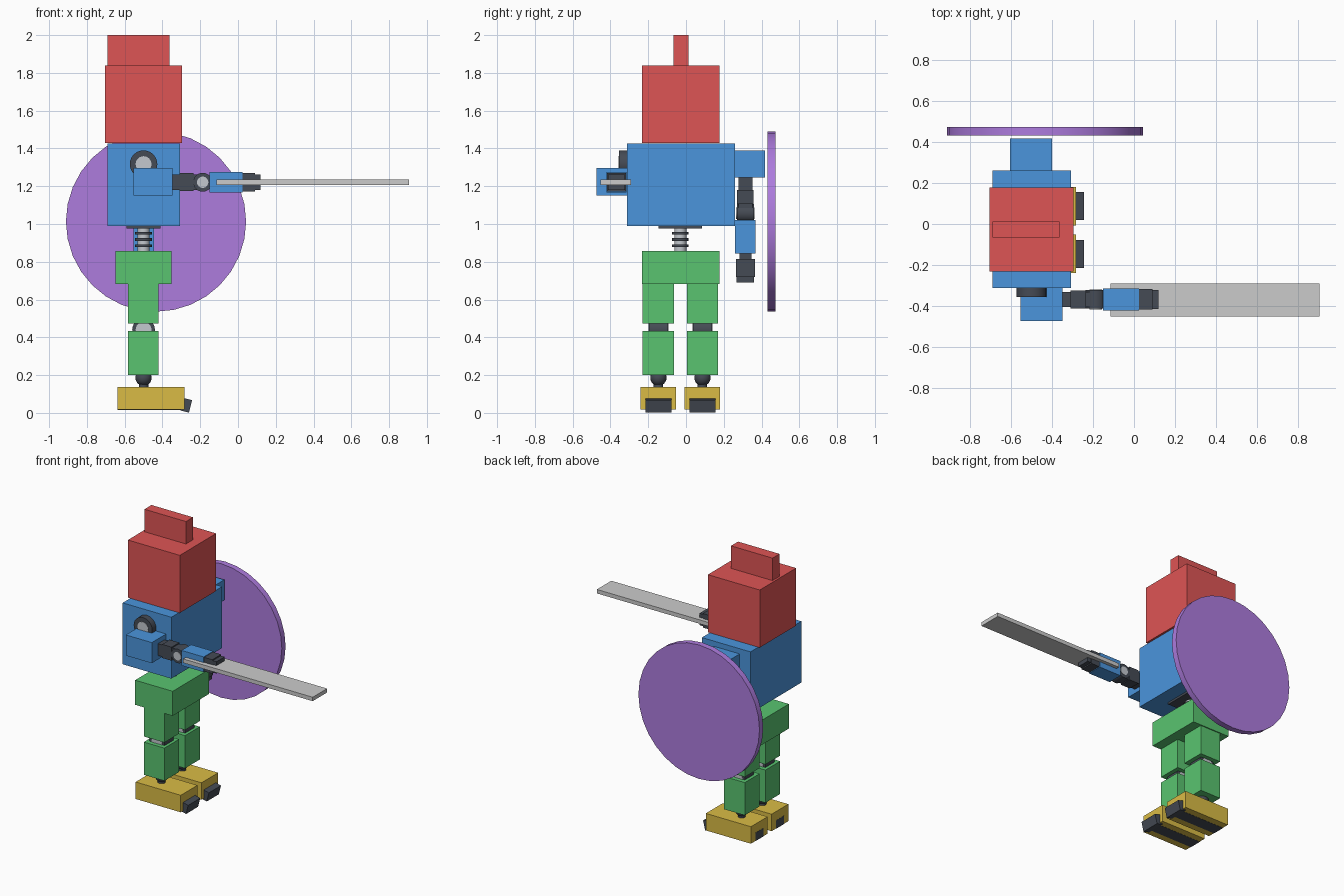
import bpy, math
from mathutils import Matrix, Vector

if "Cube" in bpy.data.objects:
    bpy.data.objects.remove(bpy.data.objects["Cube"])


def material(name, rgb):
    m = bpy.data.materials.new(name)
    m.diffuse_color = (*rgb, 1)
    m.use_nodes = True
    m.node_tree.nodes["Principled BSDF"].inputs["Base Color"].default_value = m.diffuse_color
    return m


RED = material("red", (0.73, 0.09, 0.09))
BLUE = material("blue", (0.07, 0.30, 0.72))
GREEN = material("green", (0.10, 0.55, 0.16))
YELLOW = material("yellow", (0.70, 0.50, 0.06))
PURPLE = material("purple", (0.42, 0.20, 0.73))
DARK = material("dark", (0.06, 0.07, 0.09))
STEEL = material("steel", (0.55, 0.58, 0.62))
I = Matrix.Identity(4)


def finish(name, mat, matrix):
    o = bpy.context.object
    o.name = o.data.name = name
    o.data.transform(matrix)
    if mat:
        o.data.materials.append(mat)
    return o


def box(name, x, y, z, mat=None, frame=I):
    """Box from (min, max) pairs."""
    mid = Vector([(a + b) / 2 for a, b in (x, y, z)])
    size = [b - a for a, b in (x, y, z)]
    bpy.ops.mesh.primitive_cube_add(size=1)
    return finish(name, mat, frame @ Matrix.Translation(mid) @ Matrix.Diagonal((*size, 1)))


def cyl(name, centre, r, depth, mat, axis="Y", frame=I, n=24):
    bpy.ops.mesh.primitive_cylinder_add(vertices=n, radius=r, depth=depth)
    turn = Matrix.Rotation(math.pi / 2, 4, "X") if axis == "Y" else I
    o = finish(name, mat, frame @ Matrix.Translation(centre) @ turn)
    bpy.ops.object.shade_smooth_by_angle(angle=math.radians(40))
    return o


# Head, crest and torso
box("head", (-0.705, -0.296), (-0.232, 0.177), (1.43, 1.84), RED)
box("head_crest", (-0.69, -0.363), (-0.067, 0.012), (1.84, 2.0), RED)
box("torso", (-0.69, -0.307), (-0.312, 0.26), (0.99, 1.427), BLUE)

# Waist column with rings
box("waist_plate", (-0.59, -0.41), (-0.145, 0.085), (0.975, 0.992), DARK)
cyl("waist_column", (-0.5, -0.03, 0.915), 0.032, 0.13, STEEL, "Z")
for i in range(3):
    cyl("waist_ring", (-0.5, -0.03, 0.885 + 0.033 * i), 0.044, 0.014, DARK, "Z")

# Pelvis and legs
box("pelvis", (-0.648, -0.352), (-0.232, 0.177), (0.682, 0.857), GREEN)
for side, y in (("right", -0.146), ("left", 0.087)):
    box(side + "_thigh", (-0.582, -0.42), (y - 0.083, y + 0.083), (0.473, 0.683), GREEN)
    cyl(side + "_knee", (-0.5, y, 0.44), 0.06, 0.10, DARK)
    cyl(side + "_knee_pin", (-0.5, y, 0.44), 0.042, 0.106, STEEL)
    box(side + "_shin", (-0.582, -0.42), (y - 0.083, y + 0.083), (0.2, 0.433), GREEN)
    bpy.ops.mesh.primitive_uv_sphere_add(segments=20, ring_count=12, radius=0.043)
    finish(side + "_ankle", DARK, Matrix.Translation((-0.5, y, 0.186)))
    bpy.ops.object.shade_smooth()
    cyl(side + "_ankle_post", (-0.5, y, 0.145), 0.025, 0.05, DARK, "Z")
    box(side + "_foot", (-0.638, -0.283), (y - 0.094, y + 0.094), (0.017, 0.138), YELLOW)
    box(side + "_sole", (-0.639, -0.3), (y - 0.045, y + 0.045), (0.016, 0.075), DARK)
    tilt = Matrix.Translation((-0.274, y, 0.042)) @ Matrix.Rotation(math.radians(14), 4, "Y")
    box(side + "_toe", (-0.024, 0.024), (-0.068, 0.068), (-0.036, 0.032), DARK, tilt)

# Shoulders
cyl("right_shoulder_joint", (-0.5, -0.32, 1.317), 0.073, 0.07, DARK)
cyl("right_shoulder_pin", (-0.5, -0.32, 1.317), 0.042, 0.074, STEEL)
box("right_upper_arm", (-0.553, -0.348), (-0.473, -0.312), (1.15, 1.297), BLUE)
box("left_upper_arm", (-0.605, -0.401), (0.26, 0.418), (1.245, 1.39), BLUE)

# Lower arms: local +x runs along the arm, origin at the forearm's start
forward = Matrix.Translation((-0.15, -0.368, 1.221))
down = Matrix.Translation((-0.5, 0.314, 1.02)) @ Matrix.Rotation(math.pi / 2, 4, "Y")
for side, f, reach in (("right", forward, 0.27), ("left", down, 0.33)):
    box(side + "_arm_link", (-0.235, -0.05), (-0.037, 0.037), (-0.042, 0.042), DARK, f)
    box(side + "_arm_cuff", (-0.16, -0.085), (-0.043, 0.043), (-0.047, 0.05), DARK, f)
    cyl(side + "_elbow", (-0.037, 0, 0), 0.05, 0.09, DARK, frame=f)
    cyl(side + "_elbow_pin", (-0.037, 0, 0), 0.03, 0.096, STEEL, frame=f)
    box(side + "_forearm", (0, 0.175), (-0.054, 0.054), (-0.054, 0.054), BLUE, f)
    wrist = 0.175 + (0.03 if side == "left" else 0)
    box(side + "_wrist", (0.16, wrist + 0.01), (-0.032, 0.032), (-0.032, 0.032), DARK, f)
    box(side + "_palm", (wrist, reach - 0.03), (-0.05, 0.05), (-0.05, 0.05), DARK, f)
    box(side + "_fingers", (reach - 0.03, reach), (-0.046, 0.046), (-0.042, 0.042), DARK, f)

# Blade and shield
box("blade", (-0.115, 0.905), (-0.452, -0.29), (1.207, 1.235))
cyl("shield", (-0.434, 0.453, 1.013), 0.477, 0.042, PURPLE, n=32)
